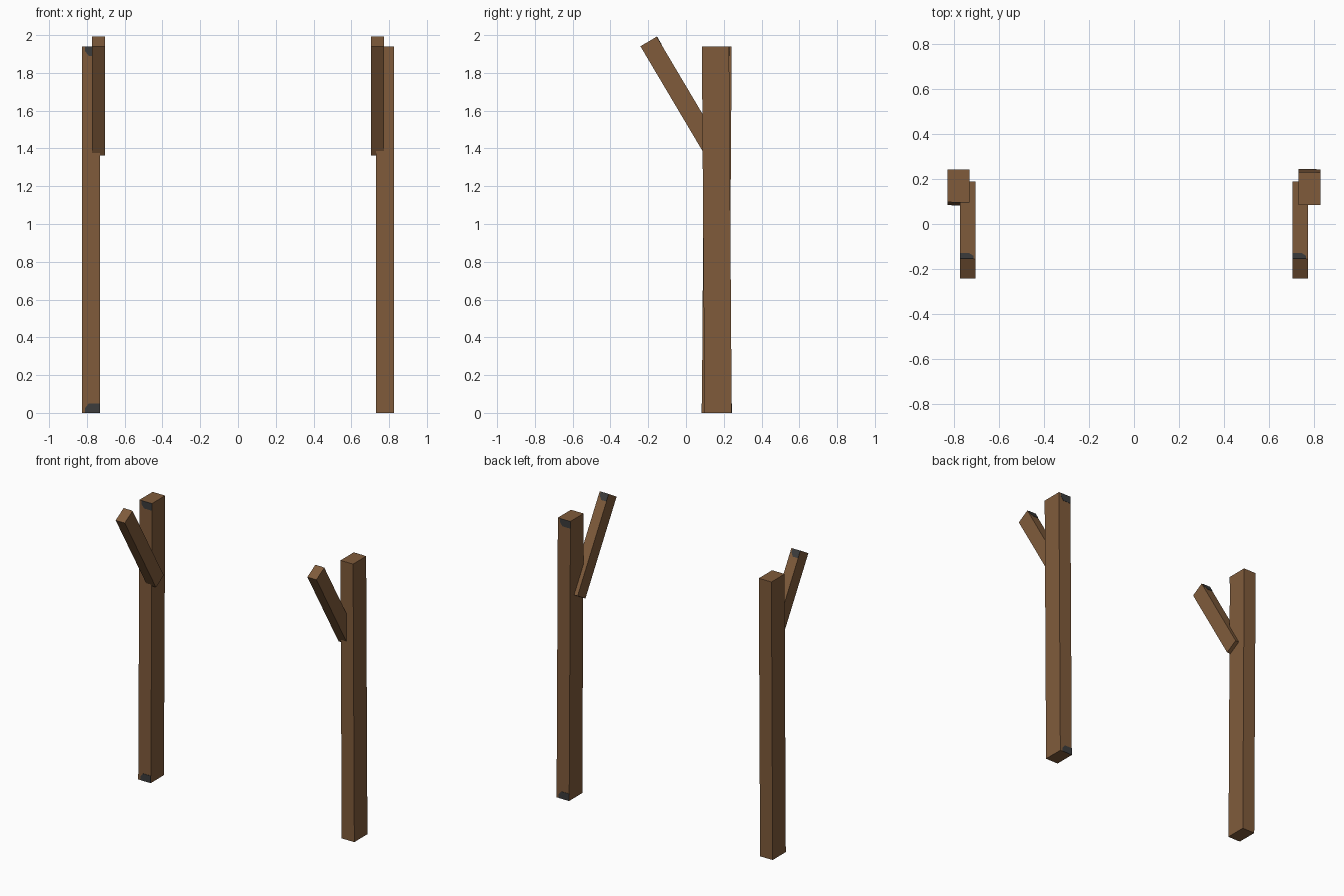
import bpy
import bmesh
from mathutils import Vector

if "Cube" in bpy.data.objects:
    bpy.data.objects.remove(bpy.data.objects["Cube"])


def material(name, rgb):
    mat = bpy.data.materials.new(name)
    mat.use_nodes = True
    mat.diffuse_color = (*rgb, 1)
    mat.node_tree.nodes["Principled BSDF"].inputs["Base Color"].default_value = (*rgb, 1)
    return mat


wood = material("brown wood", (0.215, 0.105, 0.044))
worn = material("dark grey", (0.045, 0.045, 0.045))


def prism(name, outline, origin, u, v, depth, mat):
    """Extrude a flat outline, given in u and v from the origin, by the depth vector."""
    origin, u, v = Vector(origin), Vector(u), Vector(v)
    bm = bmesh.new()
    face = bm.faces.new([bm.verts.new(origin + u * a + v * b) for a, b in outline])
    extruded = bmesh.ops.extrude_face_region(bm, geom=[face])["geom"]
    moved = [g for g in extruded if isinstance(g, bmesh.types.BMVert)]
    bmesh.ops.translate(bm, verts=moved, vec=Vector(depth))
    bmesh.ops.recalc_face_normals(bm, faces=bm.faces)
    mesh = bpy.data.meshes.new(name)
    bm.to_mesh(mesh)
    bm.free()
    mesh.materials.append(mat)
    obj = bpy.data.objects.new(name, mesh)
    bpy.context.collection.objects.link(obj)
    return obj


def patch(name, width, origin, u, v):
    """Thin clipped-corner plate, with its square corner at the origin."""
    height = 0.05
    outline = [(0, 0), (width, 0), (width, height * 0.5),
               (width - 0.02, height), (0, height)]
    normal = Vector(u).cross(Vector(v)).normalized()
    if normal.y * facing < 0:
        normal.negate()
    start = Vector(origin) - normal * 0.001
    prism(name, outline, start, u, v, normal * 0.003, worn)


TOP = 1.94
MID_Y = 0.163
HALF = 0.072
LEAN = 0.007
Y, Z = (0, 1, 0), (0, 0, 1)
along = Vector((0, -0.51, 0.86))      # arm direction, rising to the front
across = Vector((0, 0.86, 0.51))
arm_foot = Vector((0, 0.102, 1.362))
ARM_LENGTH, ARM_WIDTH = 0.673, 0.1

for label, side in (("right", -1), ("left", 1)):
    # Slightly leaning post
    lean = -side * LEAN
    low, high = MID_Y - lean, MID_Y + lean
    profile = [(low - HALF, 0), (low + HALF, 0), (high + HALF, TOP), (high - HALF, TOP)]
    inner = side * 0.73
    prism(label + "_post", profile, (inner, 0, 0), Y, Z, (side * 0.097, 0, 0), wood)

    # Worn patches at both ends of the post
    facing = side
    patch(label + "_post_foot_patch", 0.08, (inner, low + side * HALF, 0), (side, 0, 0), Z)
    patch(label + "_post_top_patch", 0.08, (inner, high + side * HALF, TOP),
          (side, 0, 0), (0, 0, -1))

    # Slanted arm on the inner face of the post
    arm_x = side * 0.738 - 0.035
    foot = Vector((arm_x, 0, 0)) + arm_foot
    prism(label + "_arm", [(0, 0), (ARM_LENGTH, 0), (ARM_LENGTH, ARM_WIDTH), (0, ARM_WIDTH)],
          foot, along, across, (0.07, 0, 0), wood)

    # Worn patch on the upper side of the arm tip
    facing = 1
    tip = foot + along * ARM_LENGTH + across * ARM_WIDTH
    patch(label + "_arm_patch", 0.06, tip, (1, 0, 0), -along)
